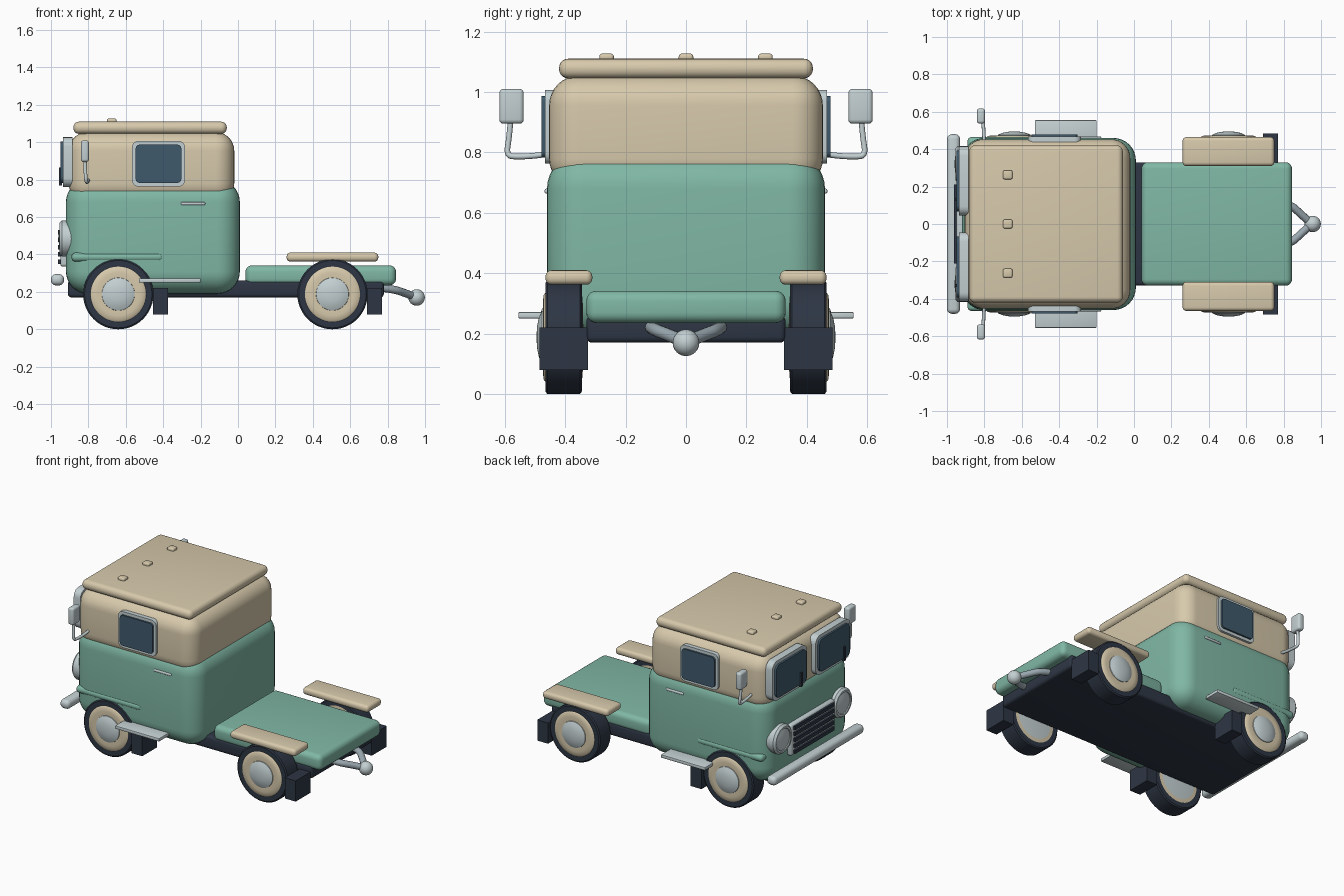
import bpy, bmesh, math
from mathutils import Vector

cube = bpy.data.objects.get("Cube")
if cube:
    bpy.data.objects.remove(cube)


def material(name, rgb):
    m = bpy.data.materials.new(name)
    m.use_nodes = True
    m.diffuse_color = (*rgb, 1)
    m.node_tree.nodes["Principled BSDF"].inputs["Base Color"].default_value = (*rgb, 1)
    return m


GREEN = material("sage_green", (0.215, 0.475, 0.375))
CREAM = material("warm_cream", (0.68, 0.585, 0.41))
SILVER = material("silver", (0.55, 0.63, 0.645))
STEEL = material("steel", (0.32, 0.39, 0.43))
DARK = material("dark_slate", (0.027, 0.037, 0.058))
GLASS = material("blue_glass", (0.051, 0.102, 0.15))


def finish(name, bm, mats):
    bmesh.ops.recalc_face_normals(bm, faces=bm.faces)
    mesh = bpy.data.meshes.new(name)
    bm.to_mesh(mesh)
    bm.free()
    for m in mats:
        mesh.materials.append(m)
    ob = bpy.data.objects.new(name, mesh)
    bpy.context.collection.objects.link(ob)
    bpy.ops.object.select_all(action="DESELECT")
    ob.select_set(True)
    bpy.context.view_layer.objects.active = ob
    bpy.ops.object.shade_smooth_by_angle(angle=math.radians(35))
    return ob


def box(name, x, y, z, mat, r=0, seg=4, axis=None):
    """Box from (min, max) ranges; rounds all edges, or only those along one axis."""
    bm = bmesh.new()
    bmesh.ops.create_cube(bm, size=1)
    for v in bm.verts:
        v.co = Vector([sum(a) / 2 + c * (a[1] - a[0]) for a, c in zip((x, y, z), v.co)])
    if r:
        edges = [e for e in bm.edges if axis is None
                 or abs((e.verts[0].co - e.verts[1].co)[axis]) > 1e-5]
        bmesh.ops.bevel(bm, geom=edges, offset=r, segments=seg, profile=0.5, affect="EDGES")
    return finish(name, bm, [mat])


def span(s, a, b):
    """Range a..b, mirrored to the side s."""
    return (a, b) if s > 0 else (-b, -a)


def lathe(name, profile, rings, mats, loc, rot, steps=48):
    """Spin (radius, height) points around local z; rings gives a material per band."""
    bm = bmesh.new()
    loops = []
    for r, h in profile:
        n = steps if r else 1
        loops.append([bm.verts.new((r * math.cos(i * math.tau / n), r * math.sin(i * math.tau / n), h))
                      for i in range(n)])
    for a, b, m in zip(loops, loops[1:], rings):
        for i in range(steps):
            j = (i + 1) % steps
            quad = [a[i % len(a)], a[j % len(a)], b[j % len(b)], b[i % len(b)]]
            bm.faces.new(list(dict.fromkeys(quad))).material_index = m
    ob = finish(name, bm, mats)
    ob.location, ob.rotation_euler = loc, rot
    return ob


def tube(name, points, radius, mat):
    cu = bpy.data.curves.new(name, "CURVE")
    cu.dimensions = "3D"
    cu.bevel_depth, cu.bevel_resolution = radius, 4
    cu.use_fill_caps = True
    sp = cu.splines.new("NURBS")
    sp.points.add(len(points) - 1)
    for p, co in zip(sp.points, points):
        p.co = (*co, 1)
    sp.order_u, sp.use_endpoint_u, sp.resolution_u = 3, True, 8
    cu.materials.append(mat)
    ob = bpy.data.objects.new(name, cu)
    bpy.context.collection.objects.link(ob)


# Chassis, cab, roof and flat bed
box("chassis", (-0.91, 0.78), (-0.33, 0.33), (0.17, 0.26), DARK, 0.02)
box("cab_lower", (-0.92, 0.01), (-0.46, 0.46), (0.19, 0.80), GREEN, 0.12, 8)
box("cab_upper", (-0.905, -0.02), (-0.453, 0.453), (0.68, 1.055), CREAM, 0.1, 8)
box("roof_slab", (-0.88, -0.06), (-0.42, 0.42), (1.045, 1.11), CREAM, 0.03, 5)
box("flat_bed", (0.04, 0.845), (-0.33, 0.33), (0.235, 0.342), GREEN, 0.035, 5)
for y in (-0.263, 0, 0.263):
    box("roof_marker", (-0.7, -0.65), (y - 0.024, y + 0.024), (1.1, 1.127), CREAM, 0.009, 3)

# Front bumper and grille
box("front_bumper", (-1, -0.93), (-0.48, 0.48), (0.235, 0.295), SILVER, 0.026, 5)
box("grille_frame", (-0.95, -0.89), (-0.235, 0.235), (0.335, 0.545), SILVER, 0.015, 3)
for i in range(5):
    z = 0.36 + 0.04 * i
    box("grille_bar", (-0.962, -0.94), (-0.21, 0.21), (z - 0.012, z + 0.012), DARK)

# Wheel profile: outer hub cap, cream wall, tyre, then the inner face
wheel_profile = [(0, 0.09), (0.035, 0.088), (0.065, 0.082), (0.087, 0.072), (0.088, 0.068),
                 (0.115, 0.069), (0.14, 0.066), (0.148, 0.06), (0.18, 0.06), (0.188, 0.054),
                 (0.188, -0.054), (0.18, -0.06), (0.148, -0.06), (0.125, -0.063), (0, -0.066)]
wheel_rings = [1] * 4 + [2] * 3 + [0] * 5 + [2, 1]

for s in (-1, 1):
    for place, x in (("front", -0.64), ("rear", 0.505)):
        lathe(place + "_wheel", wheel_profile, wheel_rings, [DARK, SILVER, CREAM],
              (x, s * 0.405, 0.188), (-s * math.pi / 2, 0, 0))
    # Fenders, mud flaps and steps
    box("rear_fender", (0.26, 0.75), span(s, 0.31, 0.465), (0.362, 0.41), CREAM, 0.02)
    box("front_fender", (-0.89, -0.4), span(s, 0.31, 0.465), (0.362, 0.41), GREEN, 0.022)
    for x in (-0.455, 0.69):
        box("mud_flap", (x, x + 0.08), span(s, 0.325, 0.485), (0.08, 0.22), DARK)
    box("side_step", (-0.53, -0.2), span(s, 0.4, 0.555), (0.25, 0.272), SILVER, 0.005, 2)

    # Side windows and door handles
    box("side_window_frame", (-0.567, -0.283), span(s, 0.43, 0.467), (0.763, 1.007), SILVER, 0.035, 5, 1)
    box("side_window_glass", (-0.547, -0.303), span(s, 0.46, 0.479), (0.783, 0.987), GLASS, 0.02, 4, 1)
    box("door_handle", (-0.305, -0.175), span(s, 0.45, 0.468), (0.664, 0.68), SILVER, 0.006, 3)

    # Windshield panes and wipers
    box("windshield_frame", (-0.935, -0.885), span(s, 0.045, 0.415), (0.76, 1.027), SILVER, 0.05, 5, 0)
    box("windshield_glass", (-0.948, -0.93), span(s, 0.068, 0.392), (0.783, 1.004), GLASS, 0.035, 5, 0)
    w = s * 0.23 - 0.1
    box("wiper", (-0.957, -0.94), (w - 0.008, w + 0.008), (0.77, 0.865), DARK)

    # Headlights
    lathe("headlight", [(0, 0.055), (0.04, 0.052), (0.07, 0.044), (0.072, 0.05), (0.085, 0.05),
                        (0.097, 0.036), (0.097, -0.02), (0, -0.02)],
          [0] * 7, [SILVER], (-0.905, s * 0.32, 0.485), (0, -math.pi / 2, 0), 40)

    # Mirrors on bent arms
    box("mirror", (-0.84, -0.797), span(s, 0.537, 0.618), (0.895, 1.01), SILVER, 0.014)
    tube("mirror_arm", [(-0.8, s * 0.43, 0.80), (-0.803, s * 0.48, 0.79), (-0.807, s * 0.56, 0.785),
                        (-0.812, s * 0.595, 0.79), (-0.817, s * 0.585, 0.85), (-0.818, s * 0.58, 0.91)],
         0.0095, SILVER)

    # Tow hitch arms
    tube("hitch_arm", [(0.74, s * 0.12, 0.225), (0.83, s * 0.11, 0.215), (0.89, s * 0.055, 0.195),
                       (0.95, 0, 0.172)], 0.021, STEEL)

# Tow ball
bm = bmesh.new()
bmesh.ops.create_uvsphere(bm, u_segments=28, v_segments=16, radius=0.044)
finish("tow_ball", bm, [SILVER]).location = (0.955, 0, 0.17)
